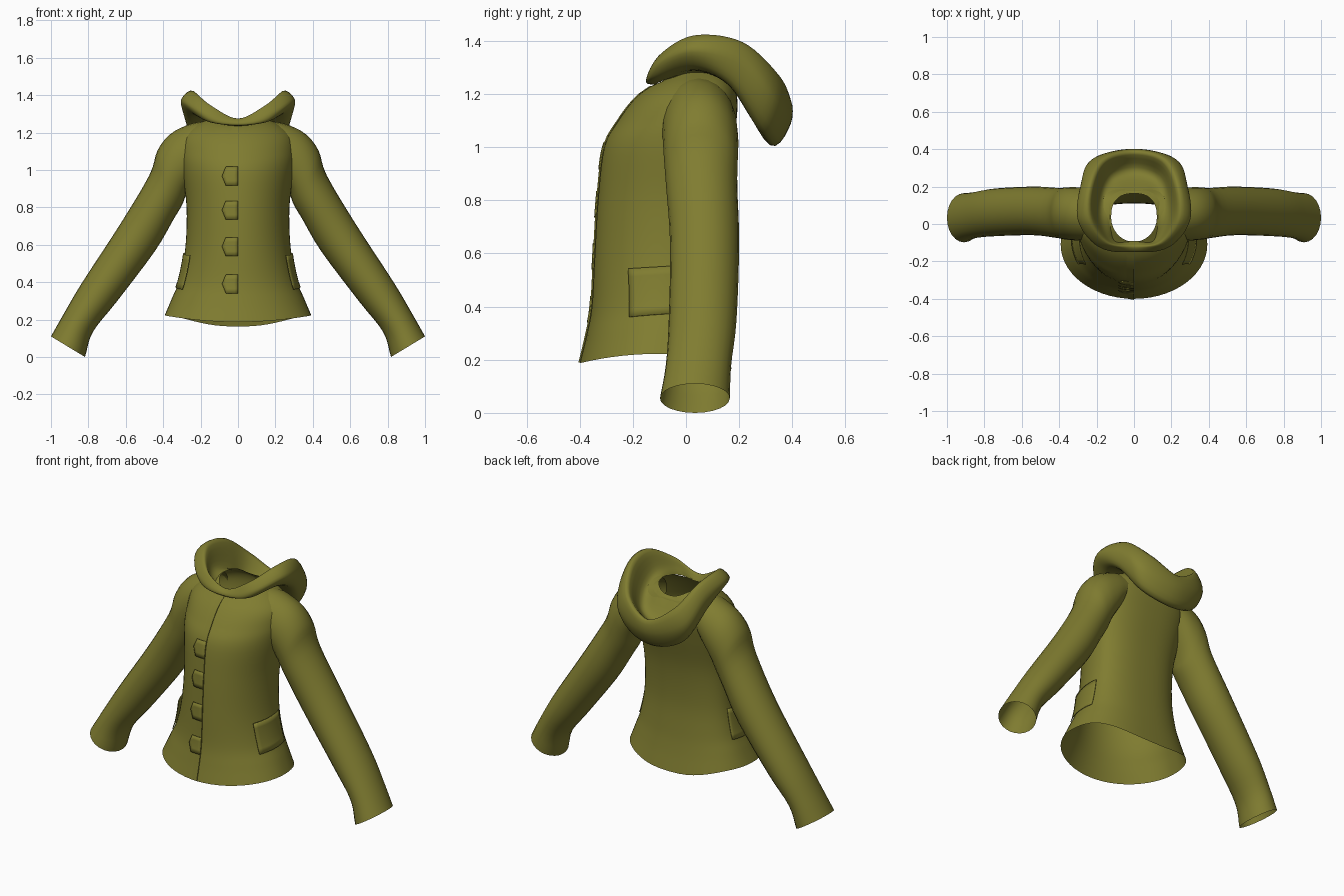
import bpy, bmesh, math
from mathutils import Vector

if "Cube" in bpy.data.objects:
    bpy.data.objects.remove(bpy.data.objects["Cube"])

olive = bpy.data.materials.new("olive_cloth")
olive.diffuse_color = (0.215, 0.203, 0.03, 1)
olive.use_nodes = True
olive.node_tree.nodes["Principled BSDF"].inputs["Base Color"].default_value = olive.diffuse_color


def spline(pts, n):
    """Catmull-Rom through tuples of any length, n steps per span."""
    out = []
    for i in range(len(pts) - 1):
        p1, p2 = pts[i], pts[i + 1]
        p0 = pts[i - 1] if i else [2 * a - b for a, b in zip(p1, p2)]
        p3 = pts[i + 2] if i + 2 < len(pts) else [2 * b - a for a, b in zip(p1, p2)]
        for k in range(n):
            t = k / n
            out.append(tuple(0.5 * (2 * b + (c - a) * t + (2 * a - 5 * b + 4 * c - d) * t * t
                                    + (3 * b - a - 3 * c + d) * t ** 3)
                             for a, b, c, d in zip(p0, p1, p2, p3)))
    return out + [tuple(pts[-1])]


def loft(name, rows, closed=False, thick=0, mirror=False, angle=50):
    """Skin a grid of points into a smooth surface."""
    bm = bmesh.new()
    grid = [[bm.verts.new(p) for p in r] for r in rows]
    for r, s in zip(grid, grid[1:]):
        n = len(r)
        for j in range(n if closed else n - 1):
            k = (j + 1) % n
            bm.faces.new((r[j], r[k], s[k], s[j]))
    if mirror:
        dup = bmesh.ops.duplicate(bm, geom=bm.verts[:] + bm.edges[:] + bm.faces[:])["geom"]
        for v in dup:
            if isinstance(v, bmesh.types.BMVert):
                v.co.x *= -1
    bmesh.ops.remove_doubles(bm, verts=bm.verts, dist=1e-4)
    bmesh.ops.recalc_face_normals(bm, faces=bm.faces)
    me = bpy.data.meshes.new(name)
    bm.to_mesh(me)
    bm.free()
    me.materials.append(olive)
    ob = bpy.data.objects.new(name, me)
    bpy.context.collection.objects.link(ob)
    if thick:
        m = ob.modifiers.new("thickness", "SOLIDIFY")
        m.thickness, m.offset = thick, 0
    bpy.ops.object.select_all(action="DESELECT")
    ob.select_set(True)
    bpy.context.view_layer.objects.active = ob
    bpy.ops.object.shade_smooth_by_angle(angle=math.radians(angle))
    return ob


# Torso stations: front z, side z, back z, half width, front y, widest y, back y
torso = spline([
    (0.187, 0.222, 0.163, 0.392, -0.400, -0.11, 0.172),
    (0.29, 0.31, 0.28, 0.355, -0.375, -0.09, 0.145),
    (0.40, 0.41, 0.40, 0.315, -0.355, -0.07, 0.125),
    (0.58, 0.58, 0.58, 0.282, -0.345, -0.05, 0.110),
    (0.80, 0.80, 0.80, 0.275, -0.332, -0.03, 0.125),
    (1.00, 1.00, 1.00, 0.300, -0.308, 0.00, 0.170),
    (1.10, 1.10, 1.10, 0.310, -0.255, 0.03, 0.190),
    (1.18, 1.18, 1.18, 0.295, -0.195, 0.04, 0.193),
    (1.225, 1.24, 1.23, 0.225, -0.140, 0.04, 0.182),
    (1.245, 1.285, 1.25, 0.122, -0.095, 0.035, 0.163)], 5)


def on_ring(s, a, off=0):
    """Point on torso ring s at angle a (0 is front centre); the back is squarer."""
    zf, zs, zb, w, yf, ym, yb = s
    c, sn = math.cos(a), math.sin(a)
    if c > 0:
        return Vector(((w + off) * sn, ym - (ym - yf + off) * c, zs + (zf - zs) * c * c))
    x = (w + off) * math.copysign(abs(sn) ** 0.8, sn)
    return Vector((x, ym + (yb - ym + off) * abs(c) ** 0.8, zs + (zb - zs) * c ** 4))


def ring_at(z):
    """Torso ring at front height z."""
    for p, q in zip(torso, torso[1:]):
        if p[0] <= z <= q[0]:
            t = (z - p[0]) / (q[0] - p[0])
            return [a + (b - a) * t for a, b in zip(p, q)]
    return torso[-1]


loft("torso", [[on_ring(s, 2 * math.pi * i / 56) for i in range(56)] for s in torso], closed=True)

# Sleeves: outer x, outer z, inner x, inner z, front y, back y
sleeve = spline([
    (0.17, 1.262, 0.22, 0.98, -0.085, 0.178),
    (0.257, 1.245, 0.265, 0.90, -0.09, 0.192),
    (0.36, 1.193, 0.285, 0.85, -0.087, 0.197),
    (0.43, 1.105, 0.30, 0.81, -0.083, 0.195),
    (0.475, 0.97, 0.345, 0.735, -0.075, 0.193),
    (0.63, 0.71, 0.445, 0.565, -0.06, 0.20),
    (0.835, 0.395, 0.645, 0.30, -0.065, 0.19),
    (0.935, 0.225, 0.775, 0.135, -0.076, 0.17),
    (1.0, 0.11, 0.818, 0.0, -0.098, 0.165)], 4)
rows = []
for ox, oz, ix, iz, y0, y1 in sleeve:
    rows.append([((ox + ix) / 2 + (ox - ix) / 2 * math.cos(a),
                  (y0 + y1) / 2 + (y1 - y0) / 2 * math.sin(a),
                  (oz + iz) / 2 + (oz - iz) / 2 * math.cos(a))
                 for a in (2 * math.pi * i / 24 for i in range(24))])
loft("sleeve_left", rows, closed=True)
loft("sleeve_right", [[(-x, y, z) for x, y, z in r] for r in rows], closed=True)

# Lowered hood: sections from front to back, each neck > bowl > rim > outer > lower > join
front = [(0, -.09, 1.24), (0, -.10, 1.255), (0, -.12, 1.275), (0, -.145, 1.26), (0, -.147, 1.24), (0, -.11, 1.235)]
half = [
    [(.105, -.09, 1.25), (.12, -.093, 1.29), (.145, -.10, 1.345), (.19, -.12, 1.31), (.16, -.125, 1.26), (.11, -.09, 1.25)],
    [(.125, .03, 1.28), (.18, .03, 1.31), (.235, .03, 1.42), (.300, .02, 1.37), (.25, .03, 1.30), (.13, .03, 1.285)],
    [(.115, .12, 1.27), (.17, .17, 1.25), (.225, .21, 1.395), (.285, .205, 1.33), (.26, .17, 1.235), (.13, .13, 1.265)],
    [(.075, .16, 1.255), (.12, .25, 1.16), (.155, .345, 1.275), (.225, .345, 1.17), (.18, .28, 1.065), (.08, .175, 1.24)]]
back = [(0, .165, 1.25), (0, .28, 1.12), (0, .385, 1.185), (0, .395, 1.09), (0, .315, 1.008), (0, .18, 1.23)]
flip = lambda s: [(-x, y, z) for x, y, z in s]
stations = [flip(half[0]), front] + half + [back, flip(half[3])]
cols = [spline([s[j] for s in stations], 7)[7:-7] for j in range(6)]
hood_rows = [spline(sec, 5) for sec in zip(*cols)]
loft("hood", hood_rows, mirror=True, angle=80)

# Front overlap, lifting towards its free edge at the centre
strip = []
for i in range(40):
    s = ring_at(0.19 + 1.04 * i / 39)
    strip.append([on_ring(s, math.asin(x / s[3]), o)
                  for x, o in ((-0.04, 0.0005), (-0.02, 0.003), (0, 0.006), (0, 0.0005))])
loft("front_overlap", strip, angle=30)

# Pointed closing tabs, settling towards the cloth at the right
for k, zc in enumerate((0.39, 0.59, 0.785, 0.967)):
    tab = []
    for v in (-1, -0.5, 0, 0.5, 1):
        s = ring_at(zc + 0.05 * v)
        left = -0.083 + 0.02 * abs(v)
        tab.append([on_ring(s, math.asin((left - left * i / 4) / s[3]), 0.009 - 0.0005 * i)
                    for i in range(5)])
    loft(f"closing_tab_{k + 1}", tab, thick=0.004, angle=30)

# Side pockets, standing away a little at the top front and fading to the back
pocket = []
for i in range(7):
    t = i / 6
    s = ring_at(0.35 + 0.192 * t)
    pocket.append([on_ring(s, math.radians(62 - 4 * t + 5 * j), (0.006 + 0.010 * t) * (1 - j / 9))
                   + Vector((0, 0, 0.015 * j / 10)) for j in range(10)])
loft("pocket_left", pocket, thick=0.004, angle=30)
loft("pocket_right", [[(-p.x, p.y, p.z) for p in r] for r in pocket], thick=0.004, angle=30)
